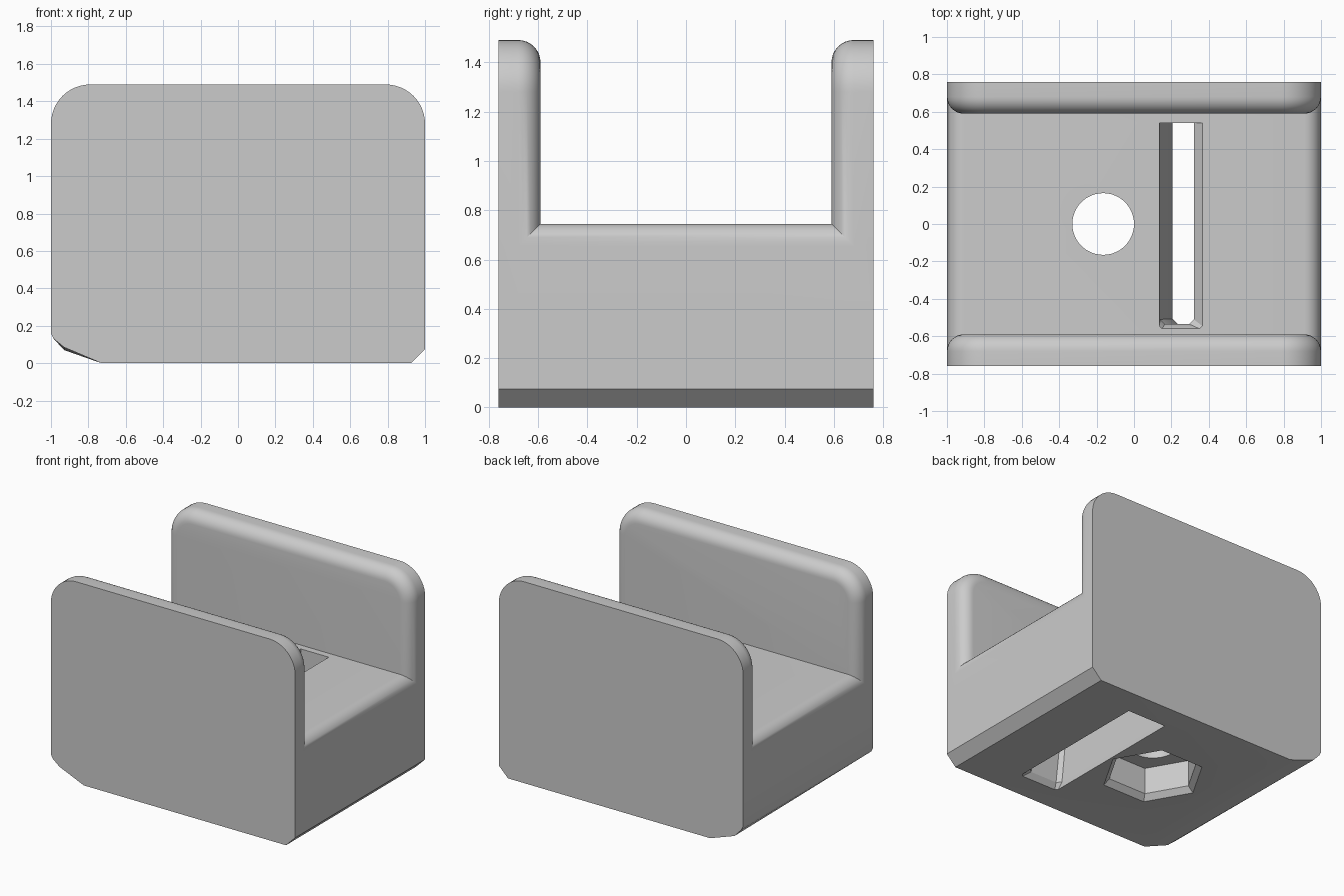
import bpy
import bmesh
from math import sin, cos, pi, radians

old = bpy.data.objects.get("Cube")
if old:
    bpy.data.objects.remove(old, do_unlink=True)

gray = bpy.data.materials.new("plain gray")
gray.use_nodes = True
gray.diffuse_color = (0.6, 0.6, 0.6, 1)
gray.node_tree.nodes["Principled BSDF"].inputs["Base Color"].default_value = gray.diffuse_color

HALF_DEPTH, WALL_Y, FLOOR_Z, TOP_Z = 0.76, 0.59, 0.745, 1.49
FILLET, CORNER = 0.09, 0.21


def loft(name, rings):
    """Closed solid through rings that share one point count."""
    bm = bmesh.new()
    loops = [[bm.verts.new(p) for p in ring] for ring in rings]
    for a, b in zip(loops, loops[1:]):
        for i in range(len(a)):
            j = (i + 1) % len(a)
            bm.faces.new((a[i], a[j], b[j], b[i]))
    bm.faces.new(loops[0])
    bm.faces.new(loops[-1])
    bmesh.ops.recalc_face_normals(bm, faces=bm.faces)
    mesh = bpy.data.meshes.new(name)
    bm.to_mesh(mesh)
    bm.free()
    mesh.materials.append(gray)
    obj = bpy.data.objects.new(name, mesh)
    bpy.context.collection.objects.link(obj)
    return obj


def arc(cx, cz, r, start, steps):
    """Quarter turn of points, counterclockwise from the start angle."""
    return [(cx + r * cos(start + pi / 2 * i / steps),
             cz + r * sin(start + pi / 2 * i / steps)) for i in range(steps + 1)]


def ngon(cx, r, sides, z):
    return [(cx + r * cos(2 * pi * i / sides), r * sin(2 * pi * i / sides), z)
            for i in range(sides)]


# Base: chamfered underside, rounded upper side edges
def base_ring(y, lift):
    pts = [(-1, 0.16), (-0.985, 0.13), (-0.93, lift), (-0.73, 0), (0.925, 0), (1, 0.075)]
    pts += arc(1 - FILLET, FLOOR_Z - FILLET, FILLET, 0, 8)
    pts += arc(FILLET - 1, FLOOR_Z - FILLET, FILLET, pi / 2, 8)
    return [(x, y, z) for x, z in pts]


body = loft("cradle_body", [base_ring(-HALF_DEPTH, 0.085), base_ring(HALF_DEPTH, 0.07)])


# Walls: round-cornered plates with a filleted inner rim
def wall_ring(y, inset):
    x, z, r = 1 - CORNER, TOP_Z - CORNER, CORNER - inset
    pts = [(inset - 1, 0.4), (1 - inset, 0.4)]
    pts += arc(x, z, r, 0, 12) + arc(-x, z, r, pi / 2, 12)
    return [(px, y, pz) for px, pz in pts]


tools = []
for side, name in ((-1, "front_wall"), (1, "back_wall")):
    rings = [wall_ring(side * HALF_DEPTH, 0)]
    for i in range(9):
        t = pi / 2 * i / 8
        rings.append(wall_ring(side * (WALL_Y + FILLET * (1 - sin(t))),
                               FILLET * (1 - cos(t))))
    tools.append((loft(name, rings), 'UNION'))

# Round hole through the floor, with a hexagonal pocket below
HOLE_X = -0.165
tools.append((loft("round_hole_cutter", [ngon(HOLE_X, 0.165, 48, z) for z in (-0.1, 1)]),
              'DIFFERENCE'))
tools.append((loft("hex_pocket_cutter", [ngon(HOLE_X, r, 6, z) for r, z in
                                         ((0.39, -0.04), (0.31, 0.04), (0.31, 0.235))]),
              'DIFFERENCE'))


# Slanted slot with clipped front corners and flared mouths
def slot_ring(z, x0, x1, y0, y1, clip):
    return [(x0, y1, z), (x0, y0 + clip, z), (x0 + clip, y0, z),
            (x1 - clip, y0, z), (x1, y0 + clip, z), (x1, y1, z)]


tools.append((loft("slot_cutter", [
    slot_ring(-0.04, 0.205, 0.56, -0.59, 0.59, 0.005),
    slot_ring(0.04, 0.205, 0.48, -0.535, 0.54, 0.028),
    slot_ring(0.7, 0.14, 0.32, -0.535, 0.54, 0.025),
    slot_ring(0.79, 0.13, 0.41, -0.585, 0.54, 0.005)]), 'DIFFERENCE'))

for tool, operation in tools:
    tool.hide_render = True
    mod = body.modifiers.new(tool.name, 'BOOLEAN')
    mod.object, mod.operation, mod.solver = tool, operation, 'EXACT'

# Bake the joined shape and drop the helper solids
bpy.context.view_layer.update()
depsgraph = bpy.context.evaluated_depsgraph_get()
baked = bpy.data.meshes.new_from_object(body.evaluated_get(depsgraph))
body.modifiers.clear()
body.data = baked
for tool, _ in tools:
    bpy.data.objects.remove(tool, do_unlink=True)

bpy.ops.object.select_all(action='DESELECT')
body.select_set(True)
bpy.context.view_layer.objects.active = body
bpy.ops.object.shade_smooth_by_angle(angle=radians(30))
